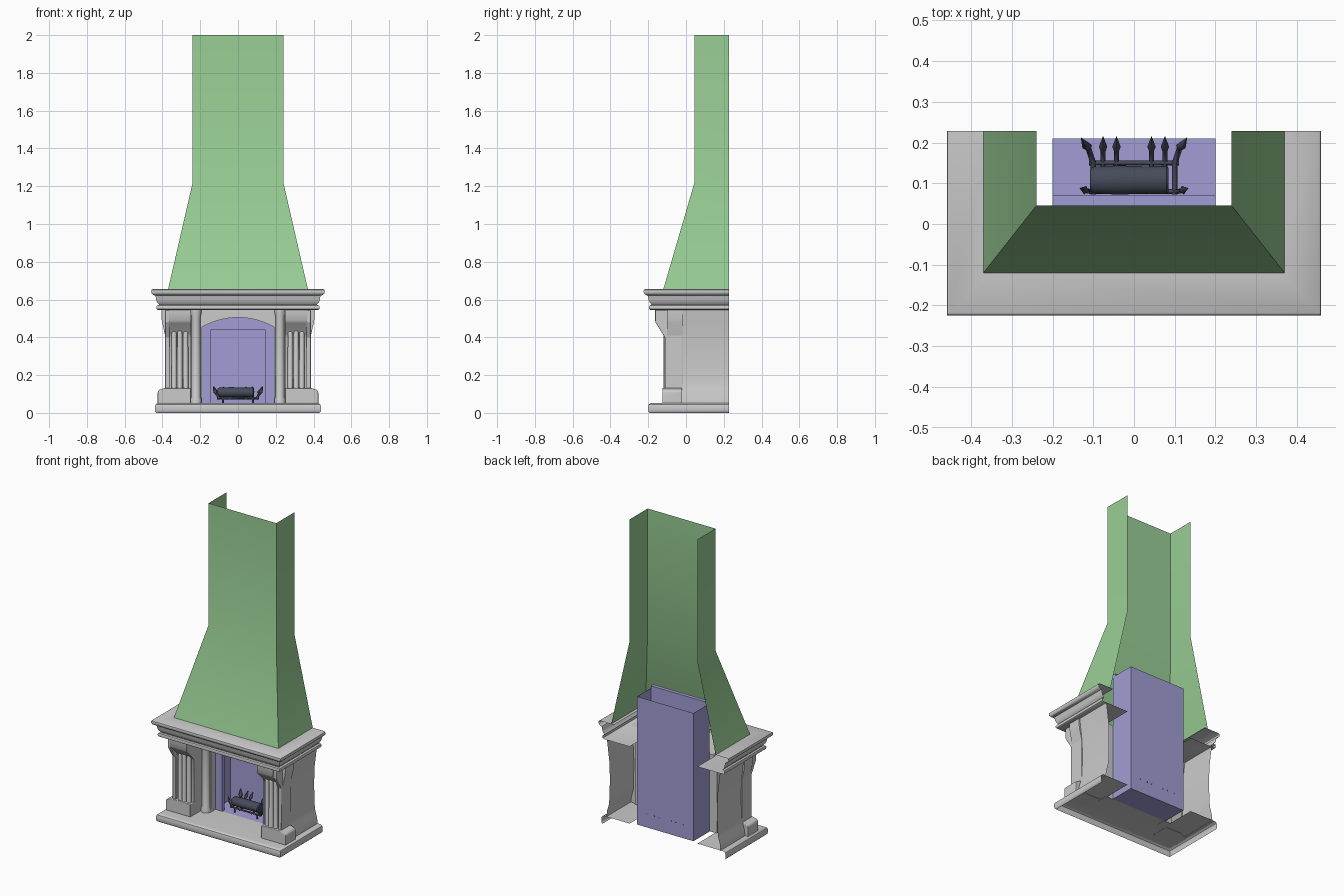
import bpy, bmesh, math

if "Cube" in bpy.data.objects:
    bpy.data.objects.remove(bpy.data.objects["Cube"])

BACK = 0.228


def material(name, rgb):
    m = bpy.data.materials.new(name)
    m.diffuse_color = (*rgb, 1)
    m.use_nodes = True
    m.node_tree.nodes["Principled BSDF"].inputs["Base Color"].default_value = m.diffuse_color
    return m


GREEN = material("hood_green", (0.32, 0.62, 0.30))
PURPLE = material("firebox_violet", (0.36, 0.34, 0.66))
IRON = material("iron", (0.06, 0.07, 0.10))


def finish(name, bm, mat=None, bevel=0, normals=True):
    if normals:
        bmesh.ops.recalc_face_normals(bm, faces=bm.faces)
    me = bpy.data.meshes.new(name)
    bm.to_mesh(me)
    bm.free()
    ob = bpy.data.objects.new(name, me)
    bpy.context.collection.objects.link(ob)
    if mat:
        me.materials.append(mat)
    bpy.ops.object.select_all(action='DESELECT')
    ob.select_set(True)
    bpy.context.view_layer.objects.active = ob
    bpy.ops.object.shade_smooth_by_angle(angle=math.radians(35))
    if bevel:
        b = ob.modifiers.new("bevel", 'BEVEL')
        b.width, b.segments, b.limit_method = bevel, 3, 'ANGLE'
    return ob


def u_sweep(name, rings, mat=None):
    """Three-sided open shell; each ring is (half width, front y, z)."""
    bm = bmesh.new()
    rows = [[bm.verts.new(p) for p in ((-h, BACK, z), (-h, y, z), (h, y, z), (h, BACK, z))]
            for h, y, z in rings]
    for a, b in zip(rows, rows[1:]):
        for i in range(3):
            bm.faces.new((a[i], a[i + 1], b[i + 1], b[i]))
    return finish(name, bm, mat)


def extrude(name, pts, axis, a, b, mat=None, closed=True, bevel=0):
    """Extrude a 2D profile along x (pts = y,z) or y (pts = x,z)."""
    bm = bmesh.new()

    def put(p, t):
        return bm.verts.new((t, p[0], p[1]) if axis == 'x' else (p[0], t, p[1]))
    A, B = [put(p, a) for p in pts], [put(p, b) for p in pts]
    n = len(pts)
    for i in range(n if closed else n - 1):
        j = (i + 1) % n
        bm.faces.new((A[i], A[j], B[j], B[i]))
    if closed:
        bm.faces.new(A)
        bm.faces.new(B[::-1])
    return finish(name, bm, mat, bevel)


def lathe(name, profile, x, y, mat=None, n=16):
    """Turned upright column from (radius, z) points."""
    bm = bmesh.new()
    rows = [[bm.verts.new((x + r * math.cos(i * math.tau / n), y + r * math.sin(i * math.tau / n), z))
             for i in range(n)] for r, z in profile]
    for a, b in zip(rows, rows[1:]):
        for i in range(n):
            j = (i + 1) % n
            bm.faces.new((a[i], a[j], b[j], b[i]))
    bm.faces.new(rows[0][::-1])
    bm.faces.new(rows[-1])
    return finish(name, bm, mat)


def bar(name, pts, radius):
    """Square-ish iron bar; points are (x, y, z, thickness factor)."""
    cu = bpy.data.curves.new(name, 'CURVE')
    cu.dimensions, cu.bevel_depth, cu.bevel_resolution, cu.use_fill_caps = '3D', radius, 0, True
    sp = cu.splines.new('POLY')
    sp.points.add(len(pts) - 1)
    for p, (x, y, z, f) in zip(sp.points, pts):
        p.co, p.radius = (x, y, z, 1), f
    cu.materials.append(IRON)
    ob = bpy.data.objects.new(name, cu)
    bpy.context.collection.objects.link(ob)


# Hood, open at the back, top and bottom
u_sweep("chimney_hood", [(.37, -.12, .655), (.24, .045, 1.22), (.24, .045, 2.0)], GREEN)

# Mantel moulding
mantel = [(.11, .655), (.008, .655), (.002, .651), (0, .643), (.002, .633), (.01, .625), (.022, .621),
          (.025, .612), (.027, .598), (.032, .585), (.042, .574), (.042, .571), (.031, .568),
          (.028, .56), (.03, .549), (.036, .545)]
u_sweep("mantel", [(.46 - o, -.225 + o, z) for o, z in mantel] + [(.24, .04, .545)])

# Hearth slab with rounded nose
hearth = [(.008, .0), (.002, .006), (0, .016), (0, .034), (.003, .044), (.012, .051), (.02, .052)]
u_sweep("hearth", [(.44 - o, -.2 + o, z) for o, z in hearth] + [(.24, .045, .052)])
extrude("hearth_centre", [(-.24, .052), (.24, .052)], 'y', -.02, .045, closed=False)

# Stone surround with a shallow arch
arch = [(-.19 + .38 * i / 16, .455 + .05 * (1 - ((i - 8) / 8) ** 2)) for i in range(17)]
extrude("arched_surround", [(-.25, .05), (-.19, .05)] + arch + [(.19, .05), (.25, .05), (.25, .545), (-.25, .545)],
        'y', 0, .044)

for s, side in ((-1, "left"), (1, "right")):
    # Pilaster with corbel head
    body = [(-.09, .05), (-.09, .40), (-.10, .42), (-.155, .475), (-.165, .49), (-.165, .545),
            (-.005, .545), (-.005, .05)]
    extrude(f"pilaster_{side}", body, 'x', s * .25, s * .365)
    # Outer corner strip and its flared head
    strip = [(-.112, .05), (-.112, .40), (-.162, .48), (-.162, .545), (-.015, .545), (-.015, .05)]
    extrude(f"corner_strip_{side}", strip, 'x', s * .362, s * .386, bevel=.004)
    head = [(s * x, z) for x, z in ((.36, .41), (.386, .41), (.402, .48), (.405, .50), (.405, .545), (.36, .545))]
    extrude(f"corner_head_{side}", head, 'y', -.10, -.015)
    # Plinth under the pilaster
    plinth = [(s * x, z) for x, z in ((.25, .05), (.425, .05), (.425, .112), (.418, .122), (.386, .132), (.25, .132))]
    extrude(f"plinth_{side}", plinth, 'y', -.125, -.02, bevel=.004)
    # Curved side wall
    wall = [(s * x, z) for x, z in ((.405, .05), (.40, .09), (.388, .13), (.382, .18), (.38, .30),
                                    (.382, .40), (.392, .48), (.40, .545))]
    extrude(f"side_wall_{side}", wall, 'y', -.02, BACK, closed=False)
    # Three colonnettes with feet and domed tops
    for i, x in enumerate((.277, .308, .338)):
        lathe(f"colonnette_{side}_{i + 1}",
              [(.018, .05), (.019, .07), (.018, .115), (.014, .13), (.0135, .415), (.011, .432), (.006, .443), (.001, .446)],
              s * x, -.105 if i == 1 else -.1)
    # Round jamb column beside the opening
    lathe(f"jamb_column_{side}", [(.03, .05), (.03, .07), (.024, .085), (.023, .5), (.028, .53), (.028, .545)],
          s * .222, -.005, n=20)

# Firebox front frame with rectangular opening
extrude("firebox_frame", [(-.2, .05), (-.145, .05), (-.145, .44), (.145, .44), (.145, .05), (.2, .05),
                          (.2, .885), (-.2, .885)], 'y', .046, .07, PURPLE)
# Firebox body: floor, sides and back
bm = bmesh.new()
lo = [bm.verts.new((x, y, .05)) for x, y in ((-.2, .046), (-.2, .21), (.2, .21), (.2, .046))]
hi = [bm.verts.new((v.co.x, v.co.y, .87)) for v in lo]
bm.faces.new(lo)
for i in range(3):
    bm.faces.new((lo[i], lo[i + 1], hi[i + 1], hi[i]))
finish("firebox_body", bm, PURPLE)

# Log, slightly irregular along its length
bm = bmesh.new()
n, rows = 14, []
for x, r in ((-.108, .026), (-.10, .031), (-.04, .034), (.03, .032), (.08, .033), (.085, .028)):
    rows.append([bm.verts.new((x, .108 + r * 1.05 * math.cos(i * math.tau / n), .108 + r * .85 * math.sin(i * math.tau / n)))
                 for i in range(n)])
for a, b in zip(rows, rows[1:]):
    for i in range(n):
        bm.faces.new((a[i], a[(i + 1) % n], b[(i + 1) % n], b[i]))
bm.faces.new(rows[0])
bm.faces.new(rows[-1][::-1])
finish("log", bm, IRON)

# Grate: cross bars, side arms, feet and pointed prongs
for i, y in enumerate((.08, .15)):
    bar(f"grate_bar_{i + 1}", [(-.11, y, .078, 1), (.11, y, .078, 1)], .006)
for s, side in ((-1, "left"), (1, "right")):
    for i, y in enumerate((.08, .15)):
        bar(f"grate_foot_{side}_{i + 1}", [(s * .08, y, .05, 1), (s * .08, y, .08, 1)], .006)
    bar(f"grate_rail_{side}", [(s * .1, .072, .08, 1), (s * .1, .15, .08, 1), (s * .112, .185, .10, 1),
                               (s * .115, .19, .11, 1.8), (s * .13, .212, .14, .1)], .007)
    bar(f"grate_arm_{side}", [(s * .1, .078, .08, 1), (s * .118, .082, .105, 1), (s * .12, .083, .11, 1.8),
                              (s * .133, .088, .14, .1)], .006)
    for i, x in enumerate((.043, .076)):
        bar(f"grate_prong_{side}_{i + 1}", [(s * x, .075, .075, 1), (s * x, .155, .078, 1), (s * x, .178, .10, 1),
                                            (s * x, .19, .112, 1.7), (s * x, .215, .142, .1)], .006)
